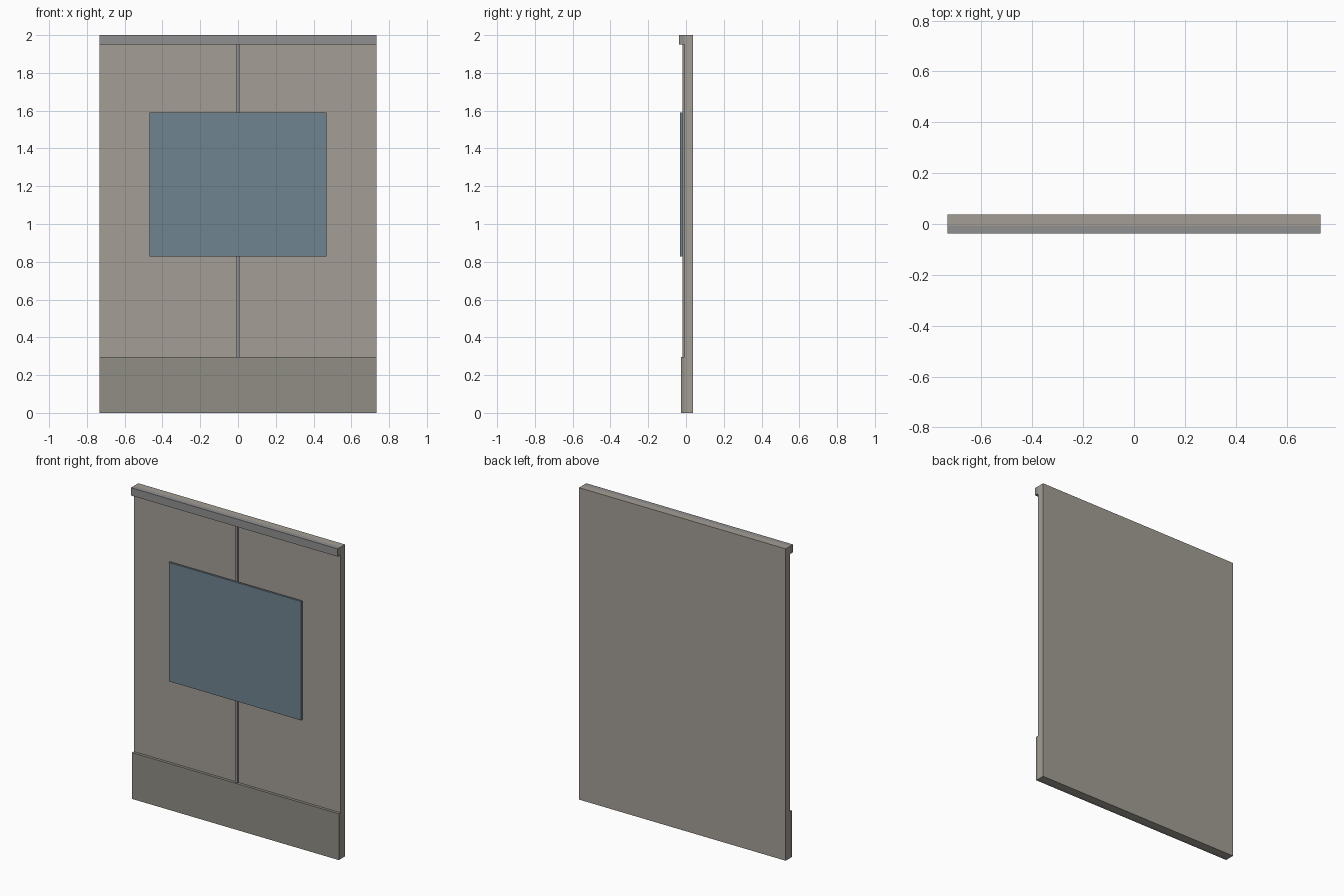
import bpy

if "Cube" in bpy.data.objects:
    bpy.data.objects.remove(bpy.data.objects["Cube"])


def material(name, rgb):
    m = bpy.data.materials.new(name)
    m.diffuse_color = (*rgb, 1)
    m.use_nodes = True
    m.node_tree.nodes["Principled BSDF"].inputs["Base Color"].default_value = m.diffuse_color
    return m


def box(name, half_width, y, z, mat):
    """Box centred on x, spanning the given y and z ranges."""
    bpy.ops.mesh.primitive_cube_add(
        size=1, location=(0, sum(y) / 2, sum(z) / 2))
    ob = bpy.context.object
    ob.name = name
    ob.scale = (2 * half_width, y[1] - y[0], z[1] - z[0])
    bpy.ops.object.transform_apply(location=False, rotation=False, scale=True)
    ob.data.materials.append(mat)
    return ob


wall = material("warm_grey", (0.37, 0.34, 0.30))
base = material("olive_grey", (0.28, 0.27, 0.23))
metal = material("mid_grey", (0.28, 0.28, 0.28))
blue = material("slate_blue", (0.16, 0.23, 0.28))

W = 0.733        # half width of the wall
FACE = -0.008    # front face of the wall panel

# Main slab
box("wall_panel", W, (FACE, 0.037), (0, 2), wall)
# Skirting and top rail, both flush with the slab ends
box("skirting_board", W, (-0.026, FACE), (0, 0.297), base)
box("top_rail", W, (-0.037, FACE), (1.95, 2), metal)
# Cover strip over the centre joint
box("joint_strip", 0.008, (-0.018, FACE), (0.297, 1.95), metal)
# Display board mounted over the strip
box("display_board", 0.469, (-0.031, -0.018), (0.827, 1.589), blue)
